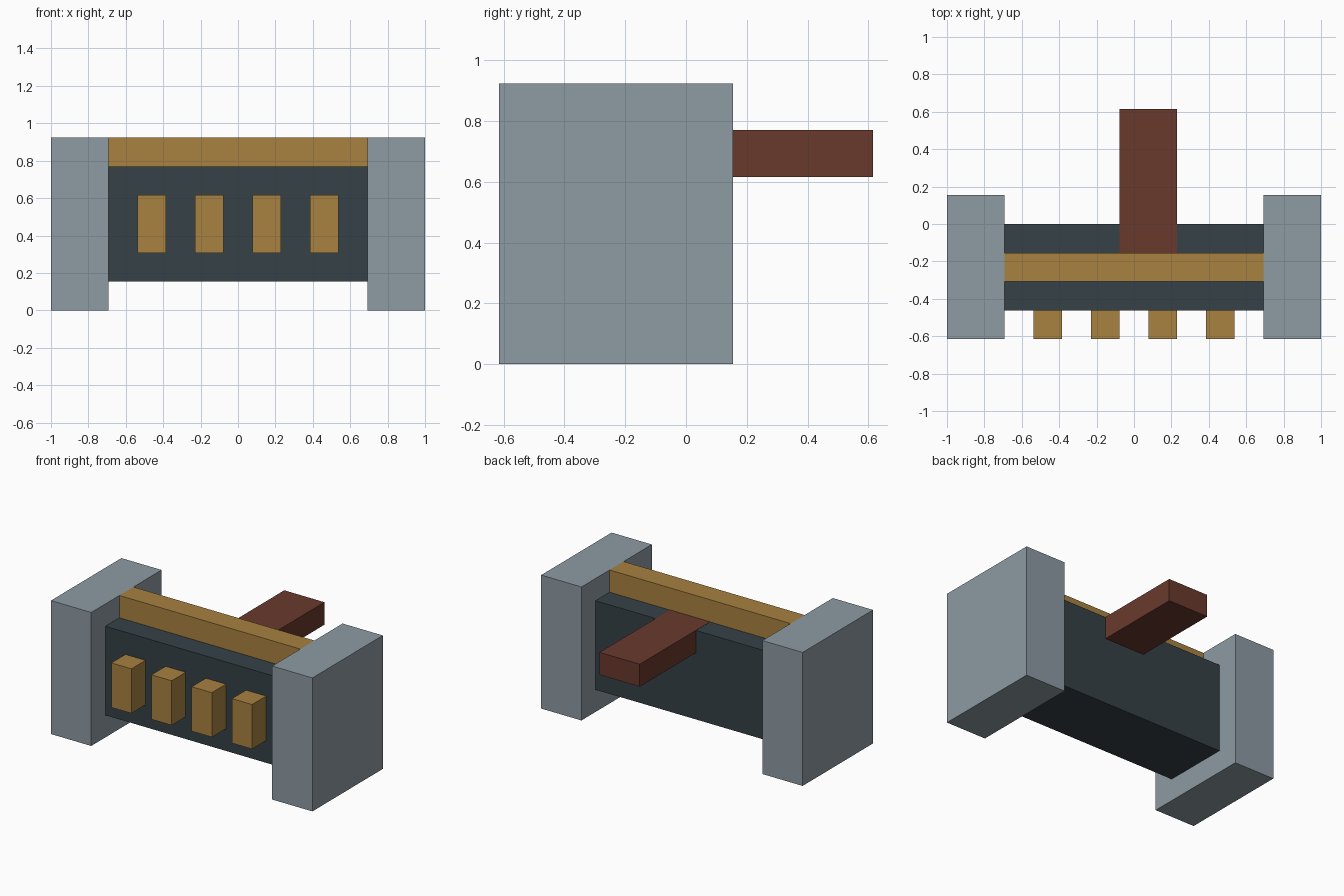
import bpy

cube = bpy.data.objects.get("Cube")
if cube:
    bpy.data.objects.remove(cube, do_unlink=True)

U = 1 / 13  # modelling grid step


def linear(c):
    c /= 255
    return c / 12.92 if c <= 0.04045 else ((c + 0.055) / 1.055) ** 2.4


def material(name, rgb):
    mat = bpy.data.materials.new(name)
    mat.use_nodes = True
    color = [linear(c) for c in rgb] + [1]
    mat.diffuse_color = color
    bsdf = next(n for n in mat.node_tree.nodes if n.type == "BSDF_PRINCIPLED")
    bsdf.inputs["Base Color"].default_value = color
    bsdf.inputs["Roughness"].default_value = 0.8
    return mat


def box(name, x, y, z, mat):
    """Box from (min, max) ranges in grid steps."""
    ranges = (x, y, z)
    bpy.ops.mesh.primitive_cube_add(size=1, location=[(a + b) / 2 * U for a, b in ranges])
    obj = bpy.context.object
    obj.name = obj.data.name = name
    for v in obj.data.vertices:
        for i, (a, b) in enumerate(ranges):
            v.co[i] *= (b - a) * U
    obj.data.materials.append(mat)
    return obj


grey = material("blue grey", (141, 155, 163))
dark = material("dark slate", (54, 65, 71))
gold = material("ochre", (168, 129, 64))
brown = material("red brown", (105, 57, 44))

# End blocks
box("left_end_block", (9, 13), (-8, 2), (0, 12), grey)
box("right_end_block", (-13, -9), (-8, 2), (0, 12), grey)

# Central body with a rail along its top
box("body", (-9, 9), (-6, 0), (2, 10), dark)
box("top_rail", (-9, 9), (-4, -2), (10, 12), gold)

# Row of studs on the front
for i, x in enumerate((-7, -3, 1, 5)):
    box(f"front_stud_{i + 1}", (x, x + 2), (-8, -6), (4, 8), gold)

# Handle let into the back, a hair proud of the body top
box("handle", (-1, 3), (-2, 8), (8, 10.02), brown)
